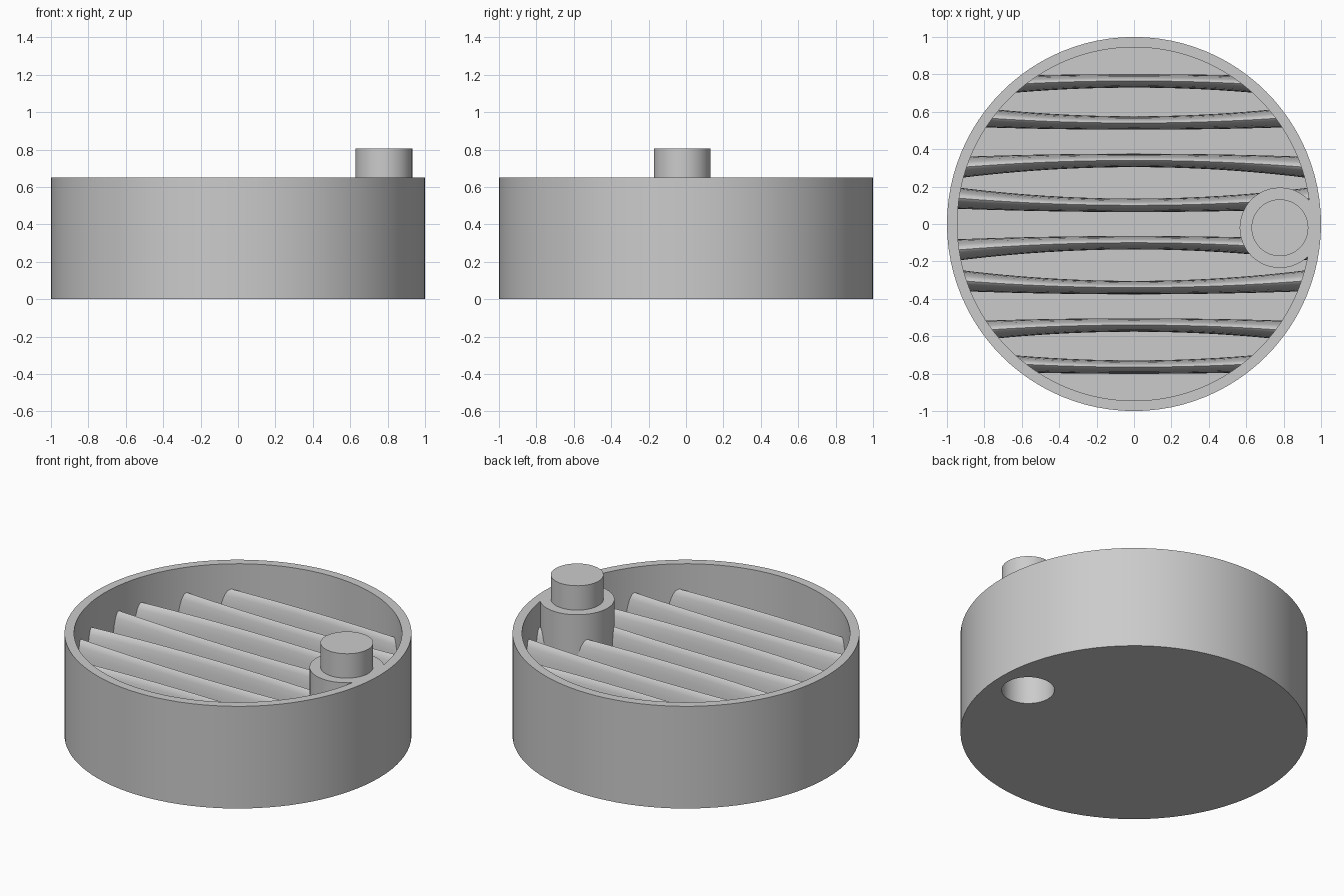
import bpy, bmesh, math
from mathutils import Matrix, Vector

if "Cube" in bpy.data.objects:
    bpy.data.objects.remove(bpy.data.objects["Cube"])

RIM_Z, FLOOR_Z, CREST_Z = 0.65, 0.08, 0.49
INNER_R = 0.945
POST = Vector((0.78, -0.02, 0))

grey = bpy.data.materials.new("plain grey")
grey.use_nodes = True
grey.diffuse_color = (0.6, 0.6, 0.6, 1)
grey.node_tree.nodes["Principled BSDF"].inputs["Base Color"].default_value = (0.6, 0.6, 0.6, 1)


def finish(bm, name):
    bmesh.ops.recalc_face_normals(bm, faces=bm.faces)
    mesh = bpy.data.meshes.new(name)
    bm.to_mesh(mesh)
    bm.free()
    mesh.materials.append(grey)
    obj = bpy.data.objects.new(name, mesh)
    bpy.context.collection.objects.link(obj)
    return obj


def cylinder(name, radius, z0, z1, centre=Vector(), segments=48):
    bm = bmesh.new()
    place = Matrix.Translation(centre + Vector((0, 0, (z0 + z1) / 2)))
    bmesh.ops.create_cone(bm, cap_ends=True, segments=segments, radius1=radius,
                          radius2=radius, depth=z1 - z0, matrix=place)
    return finish(bm, name)


def boolean(obj, tool, operation):
    mod = obj.modifiers.new("boolean", 'BOOLEAN')
    mod.operation = operation
    mod.solver = 'EXACT'
    mod.object = tool
    bpy.context.view_layer.objects.active = obj
    bpy.ops.object.modifier_apply(modifier=mod.name)


def ridge(name, y0, inward):
    """Tall round-topped fin whose ends bow inward and thicken."""
    bm = bmesh.new()
    steps, arc = 24, 12
    reach = 0.97
    # cross-section as (sideways fraction, height)
    section = [(-1, FLOOR_Z - 0.02)]
    for k in range(arc + 1):
        a = math.pi * k / arc
        section.append((-math.cos(a), CREST_Z - 0.27 * (1 - math.sin(a))))
    section.append((1, FLOOR_Z - 0.02))
    rings = []
    for i in range(steps + 1):
        t = 2 * i / steps - 1
        ring = []
        for side, z in section:
            y = y0
            for _ in range(4):  # settle each end onto the round wall
                x = t * math.sqrt(reach ** 2 - y ** 2)
                bow = (x / 0.9) ** 2
                y = y0 + inward * 0.035 * bow + side * (0.036 + 0.019 * bow)
            ring.append(bm.verts.new((x, y, z)))
        rings.append(ring)
    n = len(section)
    for a, b in zip(rings, rings[1:]):
        for j in range(n):
            k = (j + 1) % n
            bm.faces.new((a[j], a[k], b[k], b[j]))
    bm.faces.new(rings[0])
    bm.faces.new(rings[-1])
    return finish(bm, name)


# round tray with a thin wall, a corner boss and a socket underneath
tray = cylinder("tray", 1.0, 0, RIM_Z, segments=96)
hollow = cylinder("hollow_cutter", INNER_R, FLOOR_Z, 1.0, segments=96)
boss = cylinder("boss_tool", 0.215, 0.04, RIM_Z, POST)
socket = cylinder("socket_cutter", 0.152, -0.1, 0.3, POST)
boolean(tray, hollow, 'DIFFERENCE')
boolean(tray, boss, 'UNION')
boolean(tray, socket, 'DIFFERENCE')

# stacking peg on the boss
parts = [tray, cylinder("peg", 0.152, RIM_Z - 0.02, 0.805, POST)]

# eight ridges in four facing pairs
for y, inward in ((0.765, -1), (0.54, 1), (0.34, -1), (0.10, 1)):
    for sign, where in ((1, "back"), (-1, "front")):
        fin = ridge(f"ridge_{where}", sign * y, sign * inward)
        if y < 0.3:
            boolean(fin, socket, 'DIFFERENCE')
        parts.append(fin)

for tool in (hollow, boss, socket):
    bpy.data.objects.remove(tool)

bpy.ops.object.select_all(action='DESELECT')
for part in parts:
    part.select_set(True)
bpy.context.view_layer.objects.active = tray
bpy.ops.object.shade_smooth_by_angle(angle=math.radians(35))
